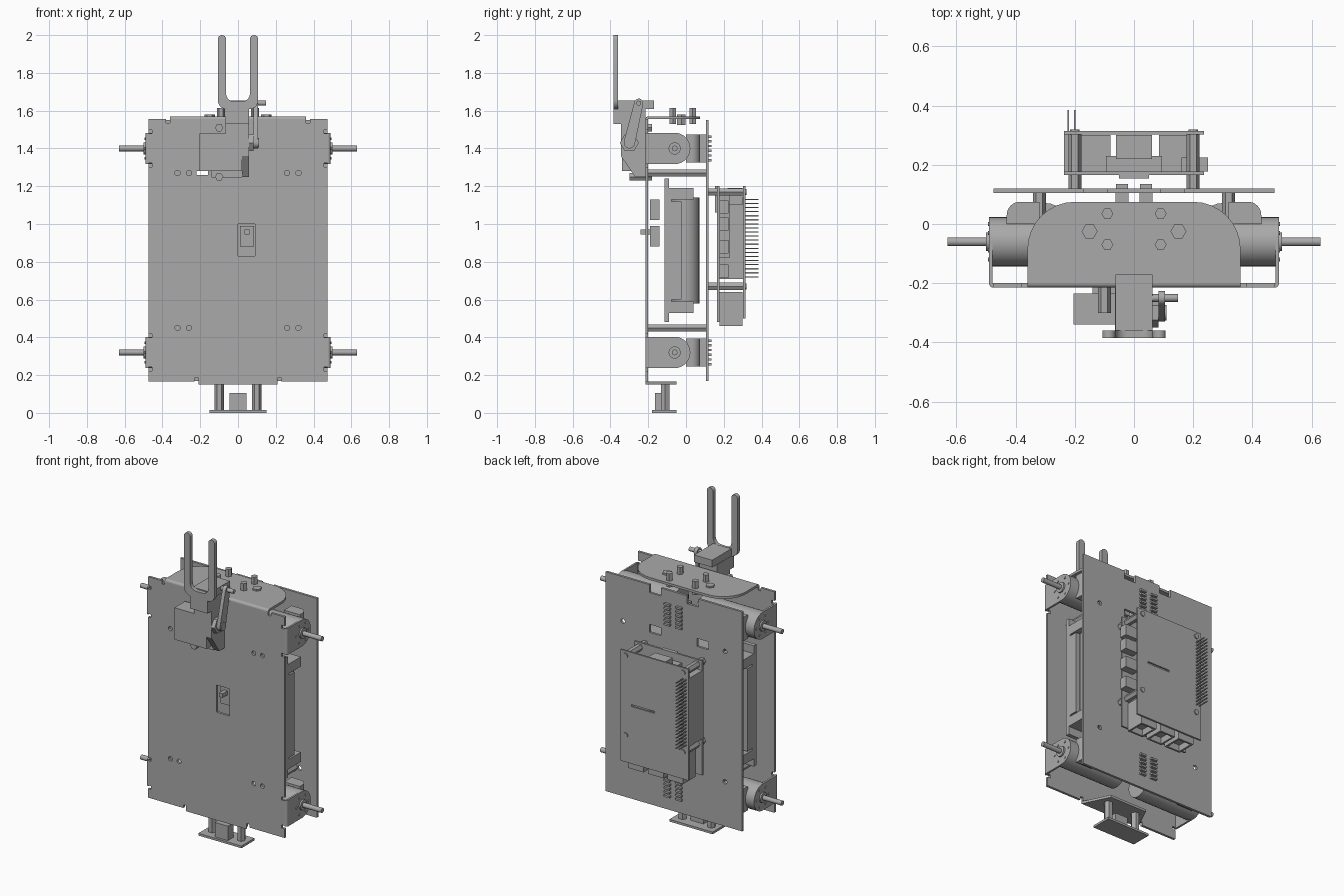
import bpy, bmesh
from math import cos, sin, pi, radians, atan2

cube = bpy.data.objects.get("Cube")
if cube:
    bpy.data.objects.remove(cube, do_unlink=True)

shade = (.4, .4, .4, 1)
grey = bpy.data.materials.new("plain grey")
grey.use_nodes = True
grey.diffuse_color = shade
grey.node_tree.nodes["Principled BSDF"].inputs["Base Color"].default_value = shade


def around(centre, half):
    return (centre - half, centre + half)


def arc(centre, radius, start, end, steps=8):
    """Points on an arc; start and end are counted in quarter turns."""
    angles = [(start + (end - start) * i / steps) * pi / 2 for i in range(steps + 1)]
    return [(centre[0] + radius * cos(a), centre[1] + radius * sin(a)) for a in angles]


def flipped(outline):
    """Add the mirrored half to an outline drawn on the right."""
    return outline + [(-u, v) for u, v in reversed(outline)]


def prism(name, outline, axis, span):
    """Extrude an outline along an axis; the outline holds the other two axes in order."""
    slot = "xyz".index(axis)
    bm = bmesh.new()
    ends = []
    for depth in span:
        ring = []
        for point in outline:
            position = list(point)
            position.insert(slot, depth)
            ring.append(bm.verts.new(position))
        bm.faces.new(ring)
        ends.append(ring)
    low, high = ends
    for i in range(len(outline)):
        bm.faces.new((low[i - 1], low[i], high[i], high[i - 1]))
    bmesh.ops.recalc_face_normals(bm, faces=bm.faces)
    mesh = bpy.data.meshes.new(name)
    bm.to_mesh(mesh)
    bm.free()
    mesh.materials.append(grey)
    obj = bpy.data.objects.new(name, mesh)
    bpy.context.collection.objects.link(obj)
    if len(outline) > 8:
        bpy.ops.object.select_all(action="DESELECT")
        obj.select_set(True)
        bpy.context.view_layer.objects.active = obj
        bpy.ops.object.shade_smooth_by_angle(angle=radians(32))
    return obj


def box(name, xs, ys, zs):
    return prism(name, [(xs[0], ys[0]), (xs[1], ys[0]), (xs[1], ys[1]), (xs[0], ys[1])], "z", zs)


def rod(name, axis, centre, radius, span, sides=24):
    return prism(name, arc(centre, radius, 0, 4, sides)[:-1], axis, span)


def cut(target, cutters):
    for cutter in cutters:
        cutter.hide_render = True
        modifier = target.modifiers.new("cut", "BOOLEAN")
        modifier.solver = "EXACT"
        modifier.object = cutter
        bpy.context.view_layer.objects.active = target
        bpy.ops.object.modifier_apply(modifier=modifier.name)
        bpy.data.objects.remove(cutter, do_unlink=True)


# Shared sizes
sides = (-1, 1)
plate_edge = .475
bracket_edge = .49
plate_front, plate_back = -.215, -.2
board_front, board_back = .105, .12
motor_y, motor_radius = -.06, .083
motor_levels = (.32, 1.4)
screw_levels = (.45, 1.27)
through_plate = (-.3, -.1)
through_board = (.05, .2)
flange_half, tail_half = .36, .21
top_z, bottom_z = 1.555, .165

# Front plate with switch window, slot, screw holes and bend reliefs
plate = box("front_plate", around(0, plate_edge), (plate_front, plate_back), (bottom_z, top_z))
holes = [box("window", (0, .09), through_plate, (.83, 1)),
         box("slot", around(-.19, .03), through_plate, around(1.27, .01))]
for s in sides:
    for z in screw_levels:
        for x in (.26, .32):
            holes.append(rod("hole", "y", (s * x, z), .014, through_plate, 12))
    for level in motor_levels:
        for z in around(level, motor_radius + .005):
            holes.append(box("relief", around(s * plate_edge, .02), through_plate, around(z, .01)))
    for x, z in ((flange_half, top_z), (tail_half, bottom_z)):
        holes.append(box("relief", around(s * (x + .01), .01), through_plate, around(z, .02)))
cut(plate, holes)

# Top and bottom folded flanges
prism("top_flange", flipped([(flange_half, plate_back)] + arc((.2, -.085), .16, 0, 1)),
      "z", (top_z, top_z + .015))
bend = arc((plate_back, top_z), .015, 1, 2) + [(plate_back, top_z)]
prism("top_bend", bend, "x", around(0, flange_half))
prism("bottom_flange", flipped([(tail_half, plate_front), (.13, -.05)]),
      "z", (bottom_z - .015, bottom_z))
for s in sides:
    rod("top_nut", "z", (s * .15, -.025), .027, (1.525, 1.58), 6)
    for y in (-.07, .035):
        rod("top_stud", "z", (s * .09, y), .02, (1.53, 1.615), 6)

# Sensor under the bottom flange
sensor_top, post_top = .014, .15
box("sensor_board", around(0, .15), (-.18, -.05), (0, sensor_top))
box("sensor_block", around(0, .045), (-.165, -.11), (sensor_top, .105))
for s in sides:
    rod("sensor_post", "z", (s * .1, -.11), .025, (sensor_top, post_top), 6)

# Motors, brackets, shafts and standoffs
for s in sides:
    outer = s * bracket_edge
    for z in motor_levels:
        hub = (motor_y, z)
        cheek = arc(hub, motor_radius, -1, 1, 16)
        cheek += [(plate_back, z + motor_radius), (plate_back, z - motor_radius)]
        prism("motor_bracket", cheek, "x", (outer - s * .012, outer))
        fold = [(s * u, v) for u, v in arc((plate_edge, plate_back), .015, -1, 0)]
        fold.append((s * plate_edge, plate_back))
        prism("bracket_bend", fold, "z", around(z, motor_radius))
        rod("motor", "x", hub, motor_radius, (s * .08, outer - s * .01), 32)
        rod("shaft_boss", "x", hub, .032, (outer, outer + s * .01))
        rod("motor_shaft", "x", hub, .015, (outer, s * .63), 16)
        for screw in arc(hub, .06, 0, 4, 6)[:-1]:
            rod("motor_screw", "x", screw, .007, (outer, outer + s * .004), 8)
        lump = arc((.385, .03), .045, 0, 1) + [(.32, .075), (.32, 0), (.43, 0)]
        prism("motor_rear_housing", [(s * u, v) for u, v in lump], "z", around(z, .075))
    for z in screw_levels:
        rod("standoff", "y", (s * .32, z), .022, (plate_back, board_front), 6)

# Battery tray with four cells
battery_z, tray_half = .86, .41
tray_back, tray_front = -.09, -.115
box("battery_board", around(0, tray_half), (tray_front, tray_back), around(battery_z, .38))
box("battery_tray_floor", around(0, tray_half), (tray_back, tray_back + .012), around(battery_z, .33))
for s in sides:
    wall = around(s * (tray_half - .015), .015)
    box("battery_tray_wall", wall, (tray_back, -.025), around(battery_z, .26))
    box("battery_tray_end", around(0, tray_half), (tray_back, .04), around(battery_z + s * .3, .03))
    for x in (.1, .3):
        rod("battery_cell", "z", (s * x, -.005), .076, around(battery_z, .28))

# Power switch behind the window
switch_front, switch_back = -.19, -.14
box("switch_body", (.01, .085), (switch_front, switch_back), (.88, .99))
box("switch_lever", (.035, .06), (-.24, switch_front), (.945, .97))
box("switch_regulator", (0, .1), (switch_front, switch_back), (1.02, 1.13))

# Rear circuit board with openings and motor plugs
board = box("rear_board", around(0, plate_edge), (board_front, board_back), (.17, 1.55))
holes = [box("notch", around(s * .13, .04), through_board, (1.5, 1.6)) for s in sides]
holes += [box("opening", around(x, .04), through_board, (1.25, 1.3)) for x in (-.2, .13)]
holes += [rod("hole", "y", (s * .355, z), .014, through_board, 12) for s in sides for z in screw_levels]
cut(board, holes)
for z in motor_levels:
    for s in sides:
        x = s * .04
        box("plug_body", around(x, .022), (.03, board_back), around(z, .075))
        for i in range(6):
            box("plug_rib", around(x, .02), (board_back, .136), around(z + (i - 2.5) * .025, .006))

# Computer module: board, cover, ports and pin header
module_half, chip_y, cover_y, module_top = .237, .177, .303, 1.2
box("computer_board", around(0, module_half), (.165, chip_y), (.48, module_top))
cover = box("computer_cover", around(0, module_half), (cover_y, cover_y + .011), (.5, module_top))
cut(cover, [box("slit", (0, .16), around(cover_y, .03), around(.866, .006))])
for s in sides:
    for z in (.67, 1.17):
        rod("computer_standoff", "y", (s * .2, z), .022, (board_back, cover_y), 6)
        rod("cover_screw", "y", (s * .2, z), .016, (cover_y, .32), 12)
for x in (-.135, 0, .14):
    port = box("bottom_port", around(x, .055), (chip_y, .3), (.46, .64))
    cut(port, [box("socket", around(x, .043), (chip_y + .012, .288), (.4, .5))])
box("card_slot", around(0, .05), (.153, .165), (1.06, module_top))
box("top_connector", around(0, .06), (.22, .3), (1.1, 1.19))
box("chip", around(0, .095), (chip_y, .23), (.82, 1.15))
for z in (.75, .88, 1, 1.09):
    box("side_port", (.16, .25), (chip_y, .225), around(z, .035))
box("header_body", (-module_half, -.185), (chip_y, cover_y), (.71, 1.14))
for i in range(20):
    for x in (-.222, -.2):
        box("header_pin", around(x, .003), (cover_y, .385), around(.72 + i * .0216, .003))

# Lifting fork, drawn as half a U and mirrored
fork_front = -.385
fork = arc((.022, 1.69), .041, -1, 0) + arc((.085, 1.978), .022, 2, 0) + arc((.06, 1.655), .047, 0, -1)
prism("fork", flipped(fork), "y", (fork_front, fork_front + .025))
box("fork_arm", around(0, .063), (fork_front + .025, -.17), (1.61, 1.655))

# Fork mount, servo and linkage
mount_edge, gear_edge = .058, .082
leg_front, leg_top = -.345, 1.48
box("fork_mount_head", (-.065, mount_edge), (leg_front, plate_front), (leg_top, 1.61))
box("fork_mount_lip", (-.065, mount_edge), (fork_front, leg_front), (1.53, 1.61))
leg = [(leg_front, leg_top), (plate_front, leg_top), (plate_front, 1.25), (-.27, 1.25), (leg_front, 1.36)]
prism("fork_mount_leg", leg, "x", (.02, mount_edge))
box("servo", (-.205, .02), (-.34, -.235), (1.28, leg_top))
box("servo_tab", (-.14, .02), (-.27, plate_front), (1.245, 1.28))
for z in (1.25, 1.51):
    rod("servo_screw", "y", (-.1, z), .022, (-.3, -.18), 6)
pivot, tip = (-.3, 1.43), (-.25, 1.64)
rod("servo_gear", "x", pivot, .05, (mount_edge, gear_edge), 6)
rod("servo_hub", "x", pivot, .026, (gear_edge, .11))
tilt = atan2(tip[1] - pivot[1], tip[0] - pivot[0]) / (pi / 2)
link = arc(pivot, .03, tilt + 1, tilt + 3) + arc(tip, .024, tilt - 1, tilt + 1)
prism("linkage_arm", link, "x", (gear_edge, .105))
rod("linkage_pin", "x", tip, .013, (mount_edge, .148), 12)
